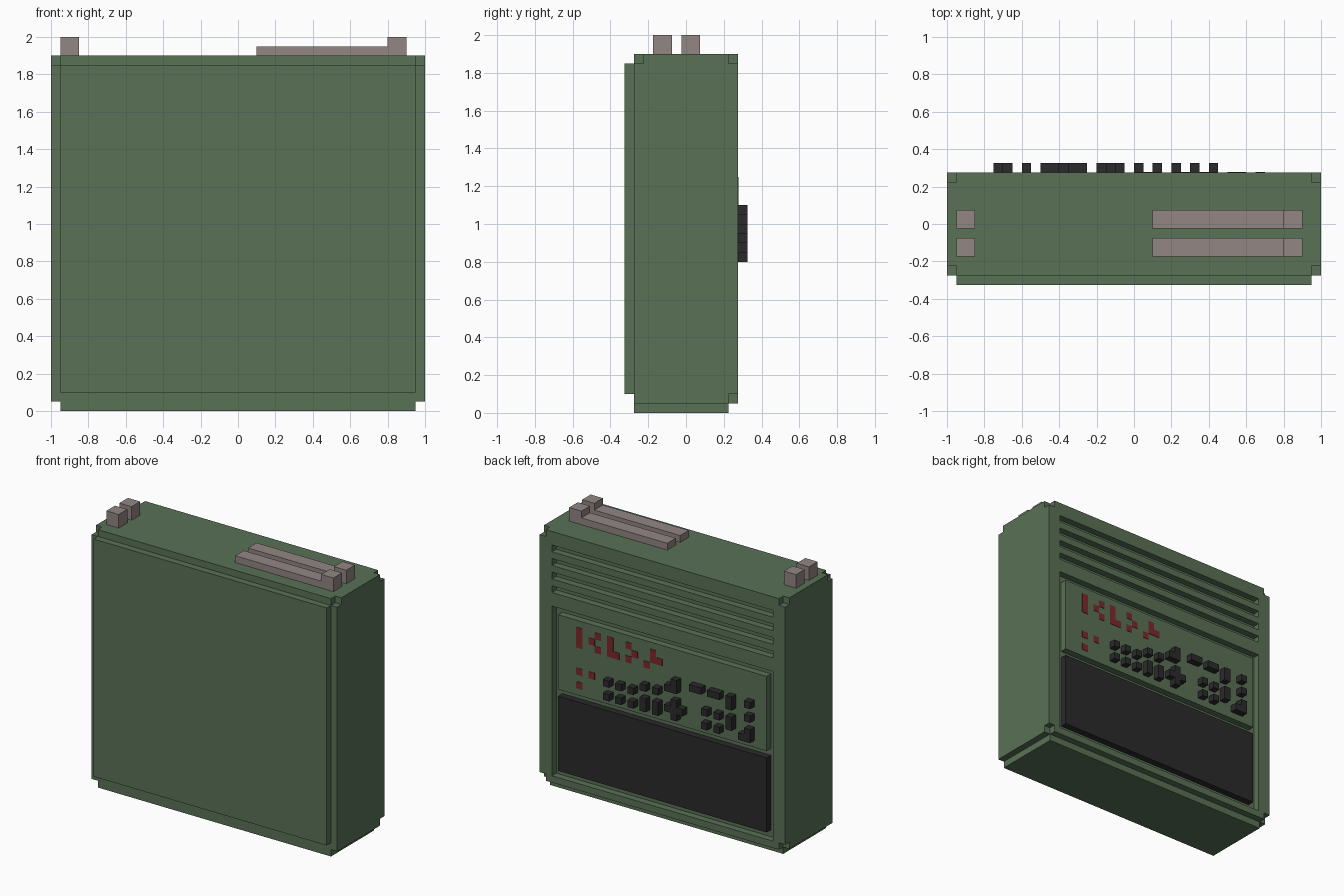
import bpy
import bmesh
from mathutils import Vector

if "Cube" in bpy.data.objects:
    bpy.data.objects.remove(bpy.data.objects["Cube"], do_unlink=True)

U = 0.05        # one unit of the blocky grid
BACK = 0.275    # plane of the back face


def material(name, rgb):
    mat = bpy.data.materials.new(name)
    mat.use_nodes = True
    mat.diffuse_color = (*rgb, 1)
    mat.node_tree.nodes["Principled BSDF"].inputs["Base Color"].default_value = (*rgb, 1)
    return mat


GREEN = material("dull green", (0.10, 0.165, 0.093))
GREY = material("warm grey", (0.287, 0.238, 0.231))
BLACK = material("soft black", (0.025, 0.023, 0.025))
RED = material("dark red", (0.20, 0.022, 0.022))


def finish(name, bm, mat):
    mesh = bpy.data.meshes.new(name)
    bm.to_mesh(mesh)
    bm.free()
    obj = bpy.data.objects.new(name, mesh)
    bpy.context.collection.objects.link(obj)
    if mat:
        mesh.materials.append(mat)
    return obj


def boxes(name, spans, mat):
    """One object made of boxes, each given as (x range, y range, z range)."""
    bm = bmesh.new()
    for span in spans:
        low, high = (Vector(c) for c in zip(*span))
        verts = bmesh.ops.create_cube(bm, size=1)["verts"]
        bmesh.ops.scale(bm, vec=high - low, verts=verts)
        bmesh.ops.translate(bm, vec=(low + high) / 2, verts=verts)
    return finish(name, bm, mat)


def relief(name, rows, x_left, z_top, depth, mat):
    """Raised pattern on the back; rows run downwards, columns towards -x."""
    bm = bmesh.new()
    corners = {}

    def corner(col, row):
        if (col, row) not in corners:
            corners[col, row] = bm.verts.new((x_left - U * col, BACK, z_top - U * row))
        return corners[col, row]

    for r, row in enumerate(rows):
        for c, mark in enumerate(row):
            if mark == "#":
                bm.faces.new([corner(c + 1, r + 1), corner(c + 1, r),
                              corner(c, r), corner(c, r + 1)])
    result = bmesh.ops.extrude_face_region(bm, geom=bm.faces[:])
    top = [g for g in result["geom"] if isinstance(g, bmesh.types.BMVert)]
    bmesh.ops.translate(bm, vec=(0, depth, 0), verts=top)
    return finish(name, bm, mat)


# Case with vent slots, a recessed back bay and notched corners
case = boxes("case", [((-1, 1), (-BACK, BACK), (U, 1.9))], GREEN)
inset = (BACK - U, BACK + U)
cuts = [((-0.9, 0.9), inset, (0.1, 1.35))]
cuts += [((-0.9, 0.9), inset, (1.45 + 0.1 * i, 1.5 + 0.1 * i)) for i in range(4)]
for side in ((-1.1, -0.95), (0.95, 1.1)):
    cuts.append((side, inset, (1.85, 2)))
    cuts.append((side, (-BACK - U, U - BACK), (1.85, 2)))
    cuts.append((side, inset, (0, 0.1)))
cutter = boxes("case_cutter", cuts, None)
cutter.hide_render = True
mod = case.modifiers.new("cuts", "BOOLEAN")
mod.operation = "DIFFERENCE"
mod.solver = "EXACT"
mod.object = cutter
bpy.context.view_layer.objects.active = case
bpy.ops.object.modifier_apply(modifier=mod.name)
bpy.data.objects.remove(cutter, do_unlink=True)

# Base and front plate
boxes("base", [((-0.95, 0.95), (-BACK, BACK - U), (0, U))], GREEN)
boxes("front_plate", [((-0.95, 0.95), (-BACK - U, -BACK), (0.1, 1.85))], GREEN)

# Control panel and dark lower panel standing inside the back bay
bay = (BACK - U, BACK)
boxes("control_panel", [((-0.85, 0.85), bay, (0.75, 1.3))], GREEN)
boxes("lower_panel", [((-0.85, 0.85), bay, (0.15, 0.7))], BLACK)

# Keys and painted marks on the control panel
relief("keys", [
    "...........#..##.##.#..#",
    "..........##........#...",
    "......#.#..............#",
    "#.#.#......#....#.#.#...",
    "......#.#.###.......#..#",
    "#.#.#.#.#..#....#.#...##",
], 0.45, 1.1, U, BLACK)
relief("panel_marks", [
    "#..#.#..#...#.",
    "#.#..#...#..##",
    "#..#.##.#..#..",
    "", "", "",
    "#.#",
    "",
    "#",
], 0.7, 1.25, 0.003, RED)

# Top fittings: a pair of posts and a pair of bars ending in posts
for label, y in (("front", -0.175), ("back", -0.025)):
    depth = (y, y + 0.1)
    boxes(label + "_post", [((-0.95, -0.85), depth, (1.9, 2))], GREY)
    boxes(label + "_bar", [((0.1, 0.8), depth, (1.9, 1.95)),
                           ((0.8, 0.9), depth, (1.9, 2))], GREY)
